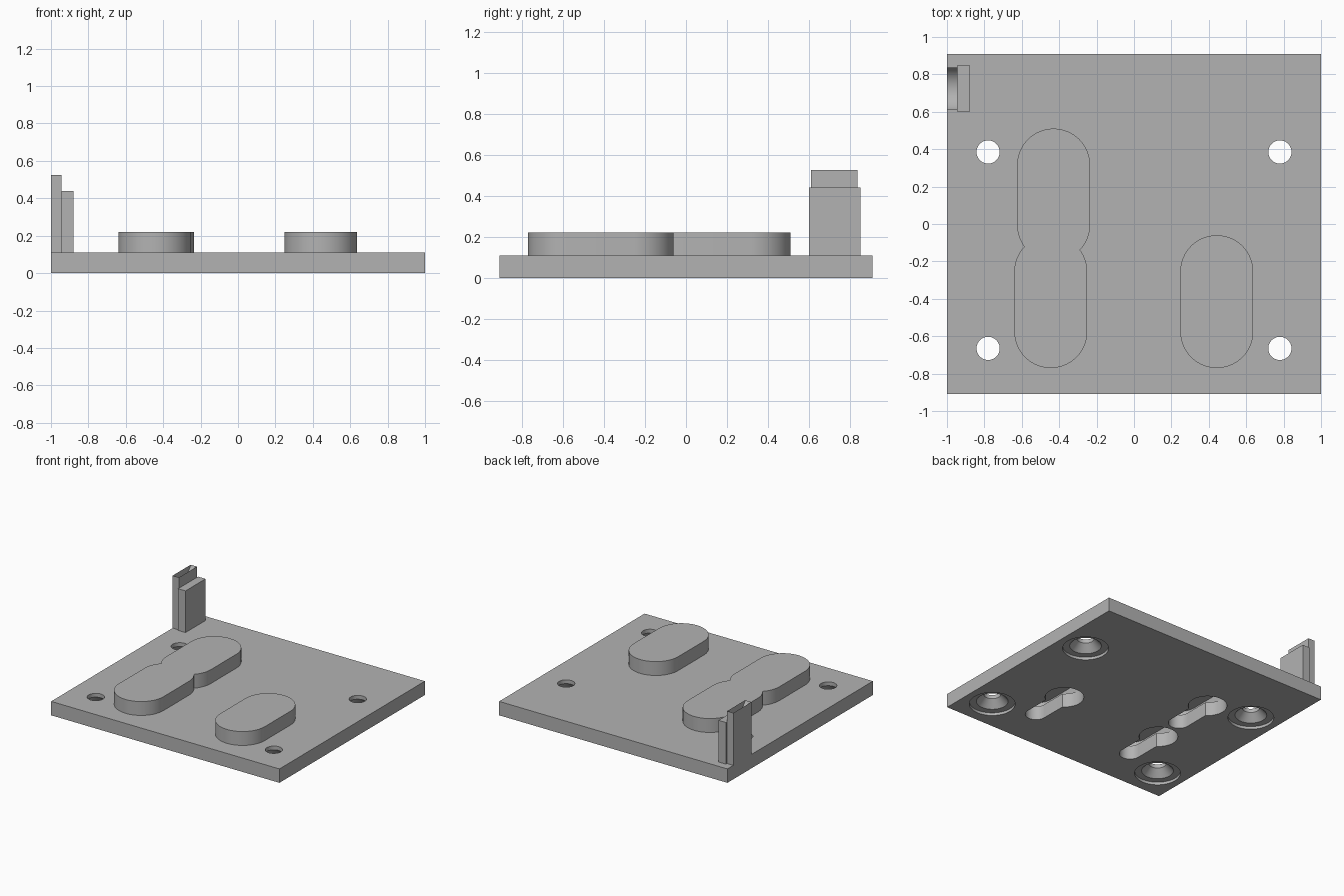
import bpy, bmesh, math

cube = bpy.data.objects.get("Cube")
if cube:
    bpy.data.objects.remove(cube, do_unlink=True)

grey = bpy.data.materials.new("plain grey")
grey.use_nodes = True
grey.diffuse_color = (0.45, 0.45, 0.45, 1)
grey.node_tree.nodes["Principled BSDF"].inputs["Base Color"].default_value = (0.45, 0.45, 0.45, 1)

PLATE_TOP, PAD_TOP, CAVITY_TOP = 0.11, 0.22, 0.175
PAD_R, HEAD_R, SHANK_R = 0.195, 0.14, 0.078
SLOT = 0.32                                   # travel between the two slot ends
# lower end of every keyhole slot
SLOTS = {"right": (0.4425, -0.575), "lower": (-0.445, -0.575), "upper": (-0.43, -0.005)}


def arc(cx, cy, r, start, end, n=32):
    return [(cx + r * math.cos(math.radians(start + (end - start) * i / n)),
             cy + r * math.sin(math.radians(start + (end - start) * i / n)))
            for i in range(n + 1)]


def circle(cx, cy, r):
    return arc(cx, cy, r, 0, 360, 64)[:-1]


def capsule(x, y, r):
    return arc(x, y + SLOT, r, 0, 180) + arc(x, y, r, 180, 360)


def rectangle(x0, x1, y0, y1):
    return [(x0, y0), (x1, y0), (x1, y1), (x0, y1)]


def loft(name, layers, place=lambda u, v, w: (u, v, w)):
    """Solid through a stack of (outline, height) layers."""
    bm = bmesh.new()
    rings = [[bm.verts.new(place(u, v, w)) for u, v in outline] for outline, w in layers]
    bm.faces.new(rings[0])
    bm.faces.new(rings[-1])
    for a, b in zip(rings, rings[1:]):
        for i in range(len(a)):
            j = (i + 1) % len(a)
            bm.faces.new((a[i], a[j], b[j], b[i]))
    bmesh.ops.recalc_face_normals(bm, faces=bm.faces)
    mesh = bpy.data.meshes.new(name)
    bm.to_mesh(mesh)
    bm.free()
    mesh.materials.append(grey)
    obj = bpy.data.objects.new(name, mesh)
    bpy.context.collection.objects.link(obj)
    return obj


def prism(name, outline, z0, z1):
    return loft(name, [(outline, z0), (outline, z1)])


def combine(obj, tool, operation):
    """Apply a boolean and throw the tool away."""
    tool.hide_render = True
    mod = obj.modifiers.new("boolean", 'BOOLEAN')
    mod.operation, mod.solver, mod.object = operation, 'EXACT', tool
    bpy.context.view_layer.update()
    result = bpy.data.meshes.new_from_object(
        obj.evaluated_get(bpy.context.evaluated_depsgraph_get()))
    obj.modifiers.clear()
    obj.data = result
    bpy.data.objects.remove(tool, do_unlink=True)


# Base plate
plate = prism("base_plate", rectangle(-1, 1, -0.91, 0.91), 0, PLATE_TOP)

# Screw holes, countersunk from below with a shallow counterbore
for x in (-0.78, 0.78):
    for y in (-0.665, 0.385):
        steps = [(0.166, -0.05), (0.166, 0.022), (0.115, 0.022),
                 (0.062, 0.08), (0.062, 0.2)]
        cutter = loft("screw_cutter", [(circle(x, y, r), z) for r, z in steps])
        combine(plate, cutter, 'DIFFERENCE')

# Keyhole openings through the plate
for x, y in SLOTS.values():
    combine(plate, prism("slot_cutter", capsule(x, y, SHANK_R), -0.05, 0.2), 'DIFFERENCE')
    combine(plate, prism("entry_cutter", circle(x, y + SLOT, HEAD_R), -0.05, 0.2), 'DIFFERENCE')

# Raised pads covering the keyholes
right_pad = prism("single_pad", capsule(*SLOTS["right"], PAD_R), PLATE_TOP, PAD_TOP)
left_pad = prism("double_pad", capsule(*SLOTS["lower"], PAD_R), PLATE_TOP, PAD_TOP)
combine(left_pad, prism("pad_tool", capsule(*SLOTS["upper"], PAD_R), PLATE_TOP, PAD_TOP), 'UNION')

# Hollow for the screw heads inside the pads
for pad, key in ((right_pad, "right"), (left_pad, "lower"), (left_pad, "upper")):
    combine(pad, prism("head_cutter", capsule(*SLOTS[key], HEAD_R), 0.05, CAVITY_TOP), 'DIFFERENCE')

# Corner post: plain block and a taller strip with a saddle-shaped top
block = prism("post_block", rectangle(-0.945, -0.88, 0.6, 0.85), PLATE_TOP, 0.44)
saddle = arc(0.723, 0.574, 0.124, 204, 336)
profile = [(0.61, PLATE_TOP), (0.61, 0.525)] + saddle + [(0.836, 0.525), (0.836, PLATE_TOP)]
strip = loft("post_saddle", [(profile, -1), (profile, -0.945)], lambda u, v, w: (w, u, v))

# Smooth curved walls, keep edges sharp
for obj in (plate, right_pad, left_pad, block, strip):
    bpy.ops.object.select_all(action='DESELECT')
    obj.select_set(True)
    bpy.context.view_layer.objects.active = obj
    bpy.ops.object.shade_smooth_by_angle(angle=math.radians(30))
